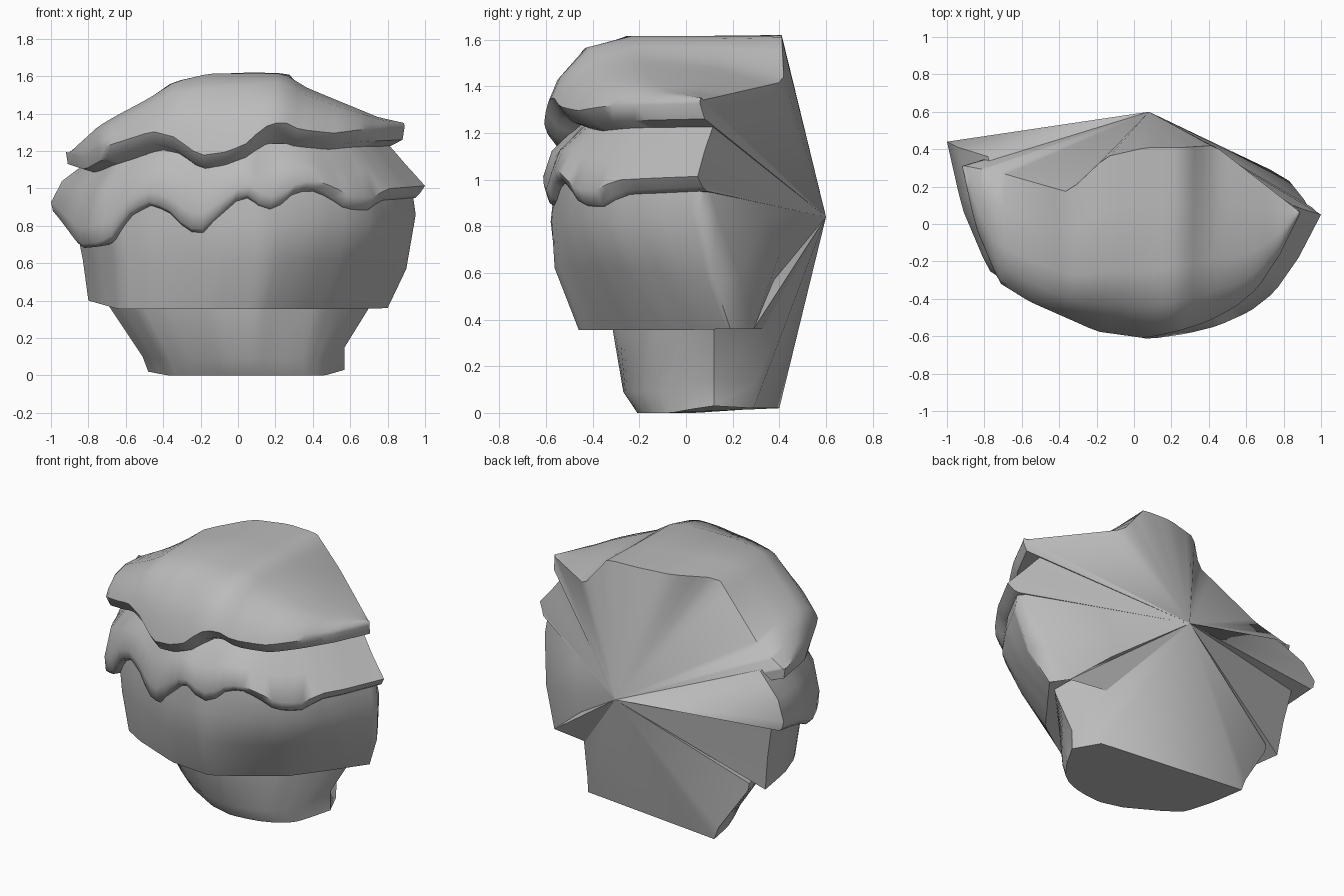
import bpy, bmesh, math

if "Cube" in bpy.data.objects:
    bpy.data.objects.remove(bpy.data.objects["Cube"])

APEX = (0.08, 0.60, 0.84)   # every layer closes to this point at the back
COLS = 44

grey = bpy.data.materials.new("plain grey")
grey.diffuse_color = (0.5, 0.5, 0.5, 1)
grey.use_nodes = True
grey.node_tree.nodes["Principled BSDF"].inputs["Base Color"].default_value = grey.diffuse_color


def interp(table, u, k=1):
    """Linear lookup of column k in a table sorted by its first column."""
    if u <= table[0][0]:
        return table[0][k]
    for a, b in zip(table, table[1:]):
        if u <= b[0]:
            f = (u - a[0]) / (b[0] - a[0])
            return a[k] + (b[k] - a[k]) * f
    return table[-1][k]


# plan shape: how far the front bulges forward, from left end to right end
LEFT = [(-1, 0), (-.92, .40), (-.78, .76), (-.6, .86), (-.4, .93), (-.2, 1)]
PLAN = LEFT + [(.08, 1), (.28, .92), (.45, .83), (.62, .70), (.75, .55), (.88, .30), (1, 0)]
# flatter right side for the lower part of the bowl
CUT = LEFT + [(.15, 1), (.38, .81), (.62, .60), (.81, .30), (1, 0)]
HALF_CUT = LEFT + [(.12, 1), (.4, .83), (.62, .65), (.75, .50), (.88, .26), (1, 0)]

US = [0.35 * (2 * i / COLS - 1) + 0.65 * math.sin(math.pi / 2 * (2 * i / COLS - 1))
      for i in range(COLS + 1)]


def arc(xl, xr, yl, yr, yf, height, tail=(), plan=PLAN):
    """One row around the front; height is a function of u in -1..1."""
    row = []
    for u in US:
        t = (u + 1) / 2
        base = yl + (yr - yl) * t
        depth = (yl + yr) / 2 - yf
        row.append((xl + (xr - xl) * t, base - depth * interp(plan, u), height(u)))
    return row + list(tail)


def slope(left, mid, right):
    return lambda u: interp([(-1, left), (-.8, mid), (.8, mid), (1, right)], u)


def layer(name, rows, angle, flat_bottom=False):
    """Skin the rows, then fan the whole border to the back point."""
    bm = bmesh.new()
    grid = [[bm.verts.new(p) for p in row] for row in rows]
    for a, b in zip(grid, grid[1:]):
        for i in range(len(a) - 1):
            bm.faces.new((a[i], a[i + 1], b[i + 1], b[i]))
    apex = bm.verts.new(APEX)
    bottom = grid[0]
    if flat_bottom:
        bm.faces.new(bottom[::-1])
        bottom = [bottom[0], bottom[-1]]
    border = (bottom + [r[-1] for r in grid[1:-1]] + grid[-1][::-1]
              + [r[0] for r in grid[-2:0:-1]])
    for a, b in zip(border, border[1:] + border[:1]):
        bm.faces.new((b, a, apex))
    bmesh.ops.recalc_face_normals(bm, faces=bm.faces)
    mesh = bpy.data.meshes.new(name)
    bm.to_mesh(mesh)
    bm.free()
    mesh.materials.append(grey)
    obj = bpy.data.objects.new(name, mesh)
    bpy.context.collection.objects.link(obj)
    bpy.ops.object.select_all(action='DESELECT')
    obj.select_set(True)
    bpy.context.view_layer.objects.active = obj
    bpy.ops.object.shade_smooth_by_angle(angle=math.radians(angle))


# tapered base, flat underneath
layer("base", [
    arc(-.48, .57, .40, .12, -.20, slope(.02, 0, .03), [(.49, .29, .02)]),
    arc(-.51, .57, .40, .12, -.26, slope(.10, .09, .15), [(.49, .30, .13)]),
    arc(-.69, .70, .36, .12, -.30, slope(.37, .36, .36), [(.50, .32, .36)], CUT),
    arc(-.70, .71, .36, .12, -.31, slope(.42, .42, .42), [(.50, .33, .42)], CUT)], 48, True)

# rounded bowl
layer("bowl", [
    arc(-.80, .80, .34, .19, -.45, slope(.40, .355, .36),
        [(.73, .29, .36), (.47, .33, .36)], CUT),
    arc(-.83, .90, .36, .12, -.55, slope(.62, .62, .57),
        [(.83, .23, .59), (.49, .40, .68)], HALF_CUT),
    arc(-.87, .95, .38, .06, -.57, slope(.82, .82, .86),
        [(.91, .13, .86), (.54, .34, .85)]),
    arc(-.89, .93, .40, .06, -.55, slope(1, 1, 1),
        [(.91, .09, 1), (.54, .32, .93)])], 60)

# lower icing with a dripping edge
DRIP = [(-1, .86), (-.95, .80), (-.86, .68), (-.75, .69), (-.68, .73), (-.6, .85),
        (-.48, .91), (-.38, .88), (-.28, .78), (-.2, .75), (-.1, .84), (0, .93),
        (.06, .95), (.14, .89), (.22, .87), (.28, .95), (.4, .99), (.5, .95),
        (.6, .88), (.72, .87), (.8, .93), (1, .95)]
TOP = [(-1, 1.16), (-.5, 1.24), (1, 1.24)]


def drip(u):
    return interp(DRIP, u)


def icing(f):
    return lambda u: drip(u) + (interp(TOP, u) - drip(u)) * f


layer("lower_icing", [
    arc(-.97, .95, .44, .09, -.55, drip),
    arc(-.99, .97, .44, .07, -.585, lambda u: drip(u) + .02),
    arc(-1, 1, .44, .05, -.60, icing(.22)),
    arc(-.94, .90, .41, .08, -.565, icing(.6)),
    arc(-.78, .80, .36, .12, -.45, icing(1))], 60)

# icing cap: wavy lip in front, swept back over a flat ridge
WAVE = [(-1, 1.13), (-.9, 1.10), (-.8, 1.15), (-.49, 1.24), (-.36, 1.21), (-.21, 1.11),
        (-.05, 1.13), (.08, 1.18), (.16, 1.26), (.28, 1.295), (.38, 1.25),
        (.58, 1.23), (.75, 1.25), (1, 1.26)]
BACK = [(-1, -.90, .31, 1.19), (-.7, -.70, .27, 1.28), (-.35, -.35, .17, 1.57),
        (-.15, -.15, .36, 1.61), (.1, .07, .41, 1.62), (.3, .27, .41, 1.615),
        (.5, .43, .42, 1.42), (1, .88, .07, 1.34)]
CROWN = [(-1, 1.18), (-.8, 1.33), (-.5, 1.48), (-.35, 1.57), (-.15, 1.615),
         (.28, 1.615), (.42, 1.54), (.85, 1.38), (1, 1.35)]
lip = arc(-.92, .89, .31, .06, -.60, lambda u: interp(WAVE, u) + .065)
cap_rows = [arc(-.91, .88, .31, .08, -.55, lambda u: interp(WAVE, u)), lip]
for v, g, back in ((.04, .34, 0), (.16, .82, 0), (.35, 1, 0), (.7, 1, .25), (1, 1, 1)):
    row = []
    for u, p in zip(US, lip):
        x, y, z = (interp(BACK, u, k) for k in (1, 2, 3))
        z = interp(CROWN, u) * (1 - back) + z * back
        row.append((p[0] + (x - p[0]) * v, p[1] + (y - p[1]) * v, p[2] + (z - p[2]) * g))
    cap_rows.append(row)
layer("icing_cap", cap_rows, 45)
